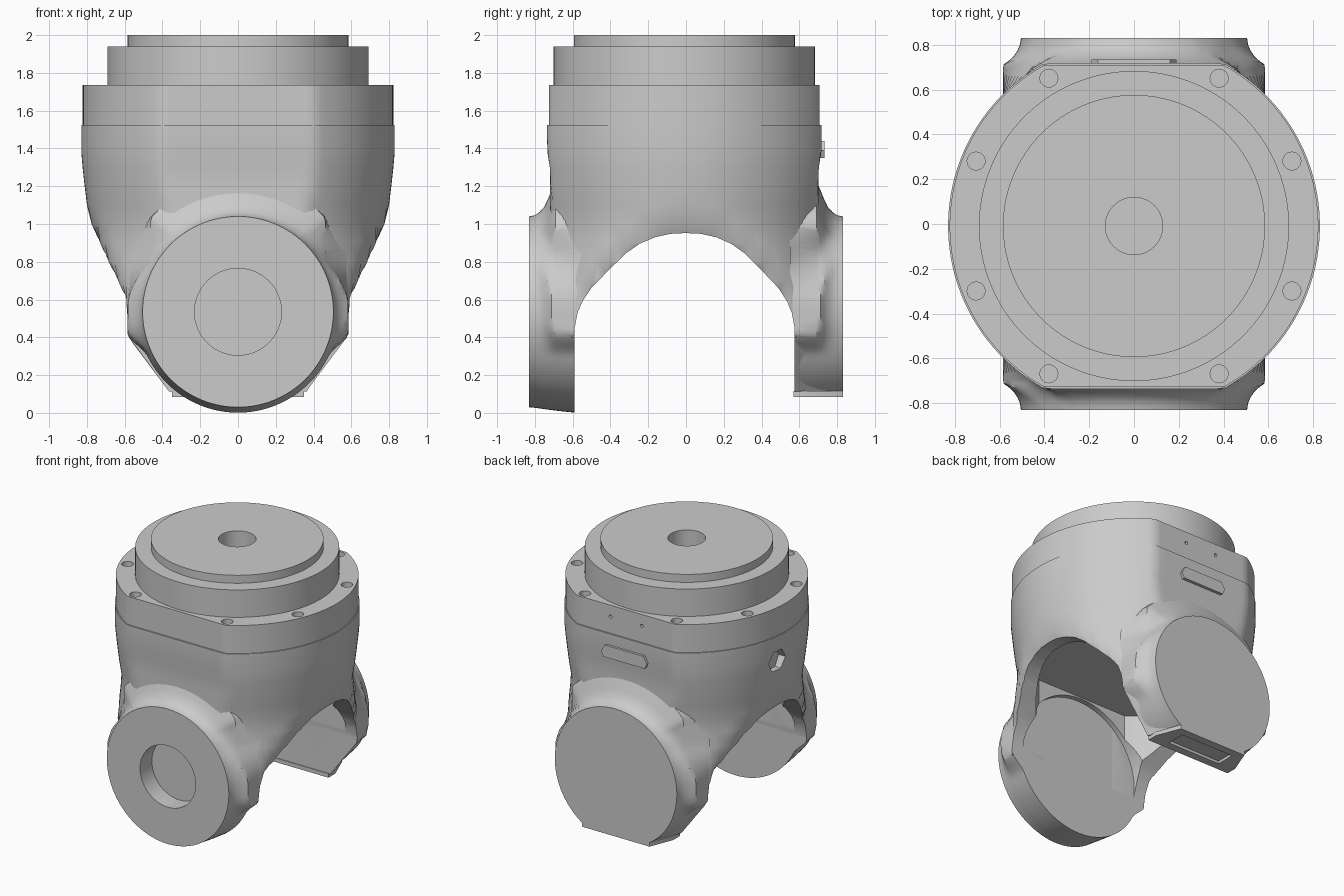
import bpy, bmesh, math

cube = bpy.data.objects.get("Cube")
if cube:
    bpy.data.objects.remove(cube, do_unlink=True)

SHADE = (0.6, 0.6, 0.6, 1)
grey = bpy.data.materials.new("Cast Grey")
grey.use_nodes = True
grey.diffuse_color = SHADE
grey.node_tree.nodes["Principled BSDF"].inputs["Base Color"].default_value = SHADE

SHIFT = -.009  # the turned parts sit slightly forward


def loft(name, rings):
    """Skin a closed solid over a list of equal rings."""
    bm = bmesh.new()
    rows = [[bm.verts.new(p) for p in ring] for ring in rings]
    n = len(rows[0])
    for a, b in zip(rows, rows[1:]):
        for i in range(n):
            j = (i + 1) % n
            bm.faces.new((a[i], a[j], b[j], b[i]))
    bm.faces.new(rows[0])
    bm.faces.new(rows[-1])
    bmesh.ops.recalc_face_normals(bm, faces=bm.faces)
    mesh = bpy.data.meshes.new(name)
    bm.to_mesh(mesh)
    bm.free()
    mesh.materials.append(grey)
    obj = bpy.data.objects.new(name, mesh)
    bpy.context.collection.objects.link(obj)
    return obj


def place(axis, u, v, t):
    return {"x": (t, u, v), "y": (u, t, v), "z": (u, v, t)}[axis]


def prism(name, outline, axis, start, end):
    return loft(name, [[place(axis, u, v, t) for u, v in outline] for t in (start, end)])


def circle(cx, cy, r, n=64):
    return [(cx + r * math.cos(math.tau * i / n), cy + r * math.sin(math.tau * i / n)) for i in range(n)]


def rect(cx, cy, hx, hy):
    return [(cx - hx, cy - hy), (cx + hx, cy - hy), (cx + hx, cy + hy), (cx - hx, cy + hy)]


def clipped_circle(r, w, d, n=128):
    """Circle cut off at half width w and half depth d."""
    pts = []
    for i in range(n):
        c, s = math.cos(math.tau * (i + 0.5) / n), math.sin(math.tau * (i + 0.5) / n)
        k = min(r, w / abs(c), d / abs(s))
        pts.append((k * c, k * s + SHIFT))
    return pts


def smooth(t):
    t = min(1, max(0, t))
    return t * t * (3 - 2 * t)


cutters = []


def cutter(*args):
    obj = prism(*args)
    obj.hide_render = True
    cutters.append(obj)
    return obj


def cut(obj, *tools):
    bpy.context.view_layer.objects.active = obj
    for tool in tools:
        mod = obj.modifiers.new("Cut", "BOOLEAN")
        mod.operation = "DIFFERENCE"
        mod.solver = "EXACT"
        mod.object = tool
        bpy.ops.object.modifier_apply(modifier=mod.name)


# Main housing: round with flat front and back, narrowing into two legs
levels = [(1.525, .83, .83, .727), (1.38, .83, .83, .725), (1.3, .823, .823, .712),
          (1.2, .812, .812, .71), (1.1, .80, .80, .71), (1.0, .785, .775, .71),
          (.9, .79, .73, .71), (.8, .80, .685, .71), (.7, .815, .635, .70),
          (.6, .83, .59, .70), (.4, .83, .585, .70)]
housing = loft("housing", [[(x, y, z) for x, y in clipped_circle(r, w, d)] for z, r, w, d in levels])

# Stacked mounting rings
flange = prism("mounting_flange", clipped_circle(.823, .823, .716), "z", 1.525, 1.735)
collar = prism("collar", circle(0, SHIFT, .692, 128), "z", 1.735, 1.94)
cap = prism("top_disc", circle(0, SHIFT, .585, 128), "z", 1.94, 2.0)


# Round pivot ears, flaring into the housing except along the bottom
def ear(name, side):
    profile = [(.83, .505, 0), (.80, .508, .003), (.775, .511, .018), (.75, .515, .042),
               (.73, .518, .08), (.712, .52, .125), (.69, .523, .17), (.55, .538, .17)]
    rings = []
    for y, base, flare in profile:
        ring = []
        for c, s in circle(0, 0, 1, 128):
            r = base + flare * smooth((s + .45) / .35) * (.5 + .5 * smooth(s))
            z = .535 + r * s
            # Above the leg facets the flare follows the round housing
            shell = max(base * abs(c), math.sqrt(max(0, .69 - y * y)))
            blend = smooth((z - .55) / .3)
            limit = .585 + (min(.585, shell) - .585) * blend
            ring.append((max(-limit, min(limit, r * c)), side * y, z))
        rings.append(ring)
    return loft(name, rings)


front_ear = ear("front_ear", -1)
back_ear = ear("back_ear", 1)


# Tapered lower shoulders that carry the back ear down to its foot
def shoulder(y, top, bottom):
    return [(-top, y, .4), (-bottom, y, .1), (bottom, y, .1), (top, y, .4), (.4, y, .7), (-.4, y, .7)]


shoulders = loft("back_shoulders", [shoulder(.55, .59, .365), shoulder(.80, .45, .27)])

# Arch between the legs, the hollow above it and the flat pivot faces inside
half = [(.0, .952), (.08, .948), (.16, .93), (.24, .895), (.31, .845), (.40, .755),
        (.49, .66), (.535, .59), (.56, .53), (.575, .45), (.575, -1)]
arch_outline = [(-y * 1.025, z) for y, z in reversed(half[1:])] + half
arch = cutter("arch_cutter", arch_outline, "x", -1, 1)
cavity = cutter("cavity_cutter", clipped_circle(.66, .66, .58), "z", .3, 1.04)
spot_face = cutter("spot_face_cutter", circle(0, .535, .495), "y", -.588, .573)
hexagon = cutter("side_port_cutter", circle(.09, 1.34, .085, 6), "x", -1, -.77)
pocket = cutter("pocket_cutter", circle(0, .535, .23), "y", -1, -.69)
foot_trim = cutter("foot_trim_cutter", rect(0, .7, 1, .5), "z", -1, .112)
cut(housing, arch, cavity, spot_face, hexagon, pocket)
cut(front_ear, arch, spot_face, pocket)
cut(back_ear, arch, spot_face, foot_trim)
cut(shoulders, arch, spot_face, foot_trim)

# Foot plate with a shallow window underneath
foot = prism("back_foot_plate", [(-.35, .57), (.35, .57), (.35, .65), (.28, .83), (-.28, .83), (-.35, .65)],
             "z", .085, .115)
cut(foot, cutter("window_cutter", rect(0, .7, .22, .07), "z", 0, .105))

# Bolt holes in the flange, pin holes at its back, bore in the top disc
bolts = [(sx * x, sy * y + SHIFT) for x, y in ((.38, .66), (.705, .29)) for sx in (-1, 1) for sy in (-1, 1)]
cut(flange, *[cutter("bolt_cutter", circle(x, y, .04, 24), "z", 1.64, 1.9) for x, y in bolts])
cut(flange, *[cutter("pin_cutter", circle(x, 1.65, .012, 12), "y", .68, .8) for x in (-.13, .13)])
bore = cutter("bore_cutter", circle(0, SHIFT, .128), "z", 1.88, 2.2)
cut(cap, bore)
cut(collar, bore)

# Raised slot plate on the back
slot = [(-.19, 1.39), (-.17, 1.35), (.17, 1.35), (.19, 1.39), (.16, 1.44), (-.16, 1.44)]
slot_plate = prism("back_slot_plate", slot, "y", .68, .734)

for tool in cutters:
    bpy.data.objects.remove(tool, do_unlink=True)

# Smooth the cast surfaces, keep machined edges crisp
bpy.ops.object.select_all(action="DESELECT")
for obj in (housing, flange, collar, cap, front_ear, back_ear, shoulders, foot, slot_plate):
    obj.select_set(True)
bpy.context.view_layer.objects.active = housing
bpy.ops.object.shade_smooth_by_angle(angle=math.radians(35))
